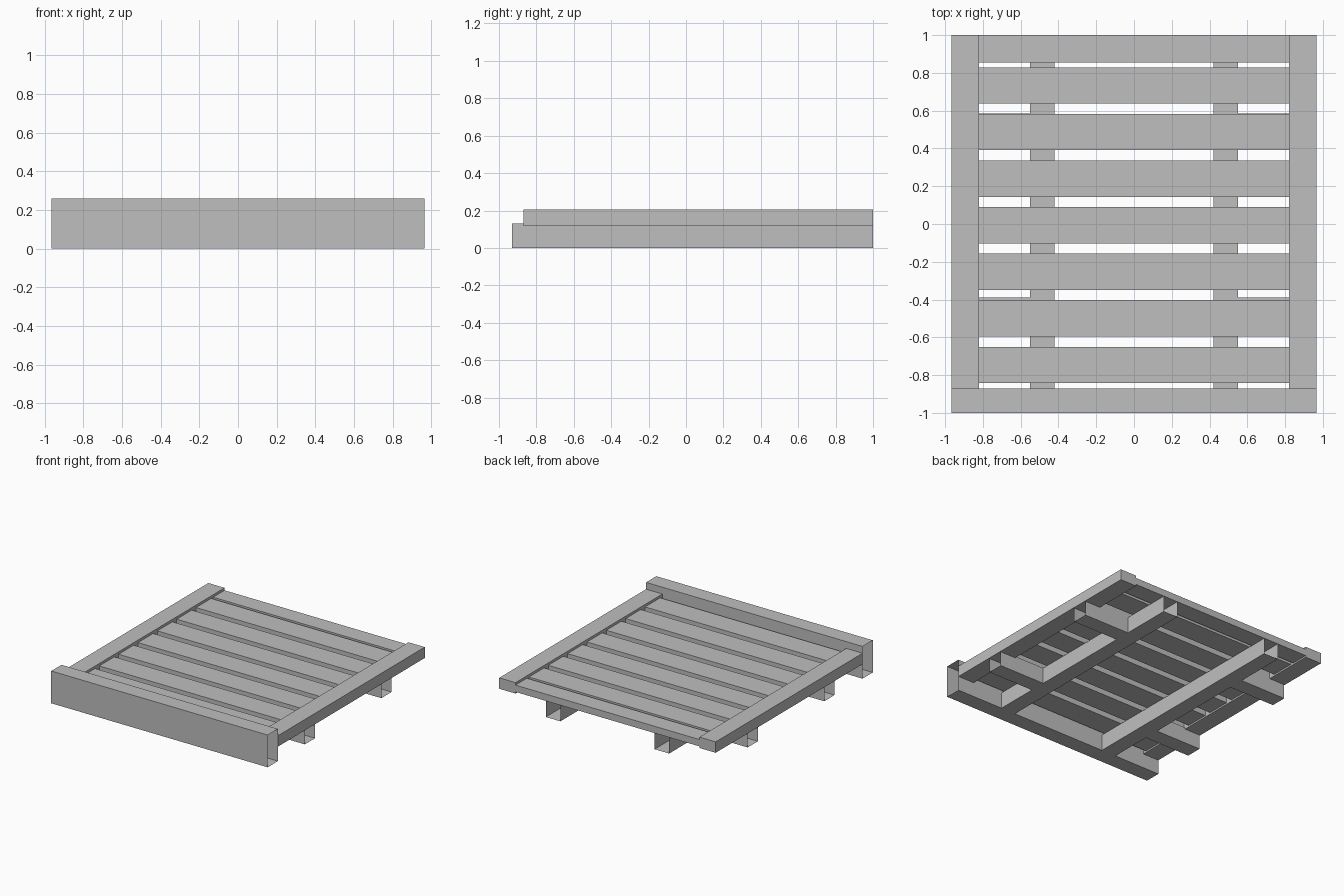
import bpy
import bmesh

cube = bpy.data.objects.get("Cube")
if cube:
    bpy.data.objects.remove(cube, do_unlink=True)

grey = bpy.data.materials.new("light_grey")
grey.use_nodes = True
grey.diffuse_color = (0.52, 0.52, 0.52, 1)
bsdf = next(n for n in grey.node_tree.nodes if n.type == 'BSDF_PRINCIPLED')
bsdf.inputs["Base Color"].default_value = grey.diffuse_color


def beam(name, x, y, z, open_axis=None):
    """Box between (min, max) ranges; its ends along open_axis are left open."""
    bm = bmesh.new()
    bmesh.ops.create_cube(bm, size=1)
    for v in bm.verts:
        v.co = [r[0] + (c + 0.5) * (r[1] - r[0]) for c, r in zip(v.co, (x, y, z))]
    bm.normal_update()
    if open_axis is not None:
        ends = [f for f in bm.faces if abs(f.normal[open_axis]) > 0.9]
        bmesh.ops.delete(bm, geom=ends, context='FACES_ONLY')
    mesh = bpy.data.meshes.new(name)
    bm.to_mesh(mesh)
    bm.free()
    mesh.materials.append(grey)
    obj = bpy.data.objects.new(name, mesh)
    bpy.context.collection.objects.link(obj)
    return obj


def mirrored(side, a, b):
    return (a, b) if side > 0 else (-b, -a)


HALF = 0.965        # half of the overall width
RAIL_IN = 0.82      # inner edge of the side rails
FRONT = -0.87       # back of the front beam
LOW = (0, 0.13)     # height range of the under frame

# Tall hollow beam across the front
beam("front_beam", (-HALF, HALF), (-1, FRONT), (0, 0.26), open_axis=0)

for side, label in ((1, "left"), (-1, "right")):
    # Side rail, lengthwise runner, and two stubs from the runner out to the rail
    beam(label + "_rail", mirrored(side, RAIL_IN, HALF), (FRONT, 1), (0.117, 0.205))
    beam(label + "_runner", mirrored(side, 0.42, 0.55), (-0.93, 1), LOW, open_axis=1)
    for y, place in ((-0.52, "front"), (0.455, "back")):
        beam(f"{label}_{place}_stub", mirrored(side, 0.55, 0.96),
             (y, y + 0.13), LOW, open_axis=0)

# Deck slats at an even pitch, the rear one cut narrower
for i in range(7):
    y = -0.842 + i * 0.2465
    beam(f"slat_{i + 1}", (-RAIL_IN, RAIL_IN), (y, y + 0.192), (0.13, 0.185))
beam("rear_slat", (-RAIL_IN, RAIL_IN), (0.855, 1), (0.13, 0.185))
